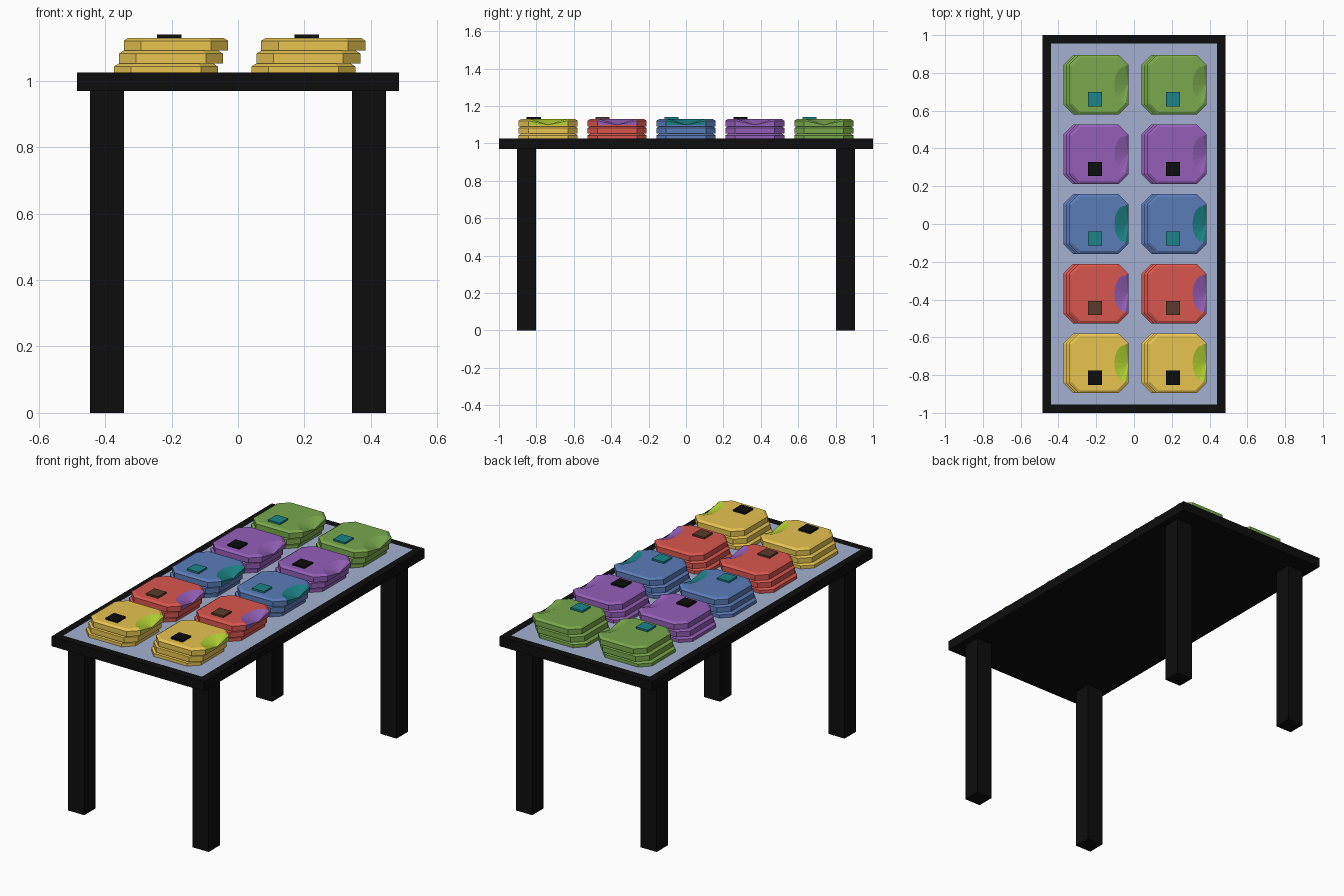
import bpy, bmesh, math
from mathutils import Vector

if "Cube" in bpy.data.objects:
    bpy.data.objects.remove(bpy.data.objects["Cube"])


def mat(name, hexcol):
    m = bpy.data.materials.new(name)
    rgb = [int(hexcol[i:i + 2], 16) / 255 for i in (0, 2, 4)]
    m.diffuse_color = [c / 12.92 if c < 0.04045 else ((c + 0.055) / 1.055) ** 2.4 for c in rgb] + [1]
    m.use_nodes = True
    m.node_tree.nodes["Principled BSDF"].inputs["Base Color"].default_value = m.diffuse_color
    return m


BLACK = mat("black", "0d0d0d")
LAVENDER = mat("lavender", "a3b0d0")
YELLOW, LIME = mat("yellow", "e6c350"), mat("lime", "b4d232")
RED, BROWN = mat("red", "d9564f"), mat("brown", "5c3a2a")
BLUE, TEAL = mat("blue", "5a7cb8"), mat("teal", "1c8488")
PURPLE, GREEN = mat("purple", "945fb8"), mat("green", "78a84c")


def finish(bm, name, mats, loc=(0, 0, 0)):
    bmesh.ops.recalc_face_normals(bm, faces=bm.faces)
    me = bpy.data.meshes.new(name)
    bm.to_mesh(me)
    bm.free()
    for m in mats:
        me.materials.append(m)
    ob = bpy.data.objects.new(name, me)
    ob.location = loc
    bpy.context.collection.objects.link(ob)
    return ob


def box_bm(size):
    bm = bmesh.new()
    bmesh.ops.create_cube(bm, size=1)
    bmesh.ops.scale(bm, vec=size, verts=bm.verts)
    return bm


def octagon(a, b, c):
    # first edge is the right-hand (neck) edge, counter-clockwise
    return [(a, -b + c), (a, b - c), (a - c, b), (-a + c, b),
            (-a, b - c), (-a, -b + c), (-a + c, -b), (a - c, -b)]


def folded_shirt(name, loc, mats, neck):
    A, B, C, H, BEV = 0.157, 0.158, 0.052, 0.039, 0.009
    bm = bmesh.new()
    ring = lambda pts, z: [bm.verts.new((x, y, z)) for x, y in pts]
    low = ring(octagon(A, B, C), 0)
    rim = ring(octagon(A, B, C), H - BEV)
    top = ring(octagon(A - 0.014, B - 0.014, C - 0.006), H)
    bm.faces.new(low[::-1])
    for i in range(8):
        j = (i + 1) % 8
        if i == 0 and neck:
            continue
        bm.faces.new((low[i], low[j], rim[j], rim[i]))
        bm.faces.new((rim[i], rim[j], top[j], top[i]))
    if not neck:
        bm.faces.new(top)
        return finish(bm, name, mats, loc)
    # collar: arc cut into the top, sloping down to the right edge
    half, depth, n = B - C - 0.008, 0.06, 8
    arc = ring([(A - 0.014 - depth * math.sin(math.pi * k / n) ** 0.9,
                 -half * math.cos(math.pi * k / n)) for k in range(1, n)], H)
    lip = ring([(A, -B + C), (A, 0), (A, B - C)], 0.008)
    bm.faces.new([top[0]] + arc + top[1:])
    bm.faces.new((low[0], low[1], lip[2], lip[1], lip[0]))
    chain = [lip[0], rim[0], top[0]] + arc + [top[1], rim[1], lip[2]]
    for p, q in zip(chain, chain[1:]):
        bm.faces.new((lip[1], q, p)).material_index = 1
    return finish(bm, name, mats, loc)


# table top with a flush inlay
bm = box_bm((0.97, 2.0, 0.055))
bm.faces.ensure_lookup_table()
panel = max(bm.faces, key=lambda f: f.calc_center_median().z)
bmesh.ops.inset_region(bm, faces=[panel], thickness=0.063)
panel.material_index = 1
finish(bm, "table_top", [BLACK, LAVENDER], (0, 0, 0.9975))

# legs
for sx, side in ((-1, "left"), (1, "right")):
    for sy, end in ((-1, "front"), (1, "back")):
        finish(box_bm((0.102, 0.102, 0.975)), f"{end}_{side}_leg", [BLACK],
               (sx * 0.395, sy * 0.852, 0.4875))

# stacks of folded shirts: cloth, collar, tag
rows = [("yellow", YELLOW, LIME, BLACK), ("red", RED, PURPLE, BROWN),
        ("blue", BLUE, TEAL, TEAL), ("purple", PURPLE, PURPLE, BLACK),
        ("green", GREEN, GREEN, TEAL)]
for r, (colour, cloth, collar, tag) in enumerate(rows):
    y = (r - 2) * 0.3685
    for side, x in (("left", -0.207), ("right", 0.207)):
        for k in range(3):
            folded_shirt(f"{colour}_shirt_{side}_{k + 1}",
                         (x - 0.01 + 0.015 * k, y, 1.013 + 0.039 * k),
                         [cloth, collar], k == 2)
        finish(box_bm((0.075, 0.075, 0.014)), f"{colour}_tag_{side}", [tag],
               (x, y - 0.077, 1.133))
